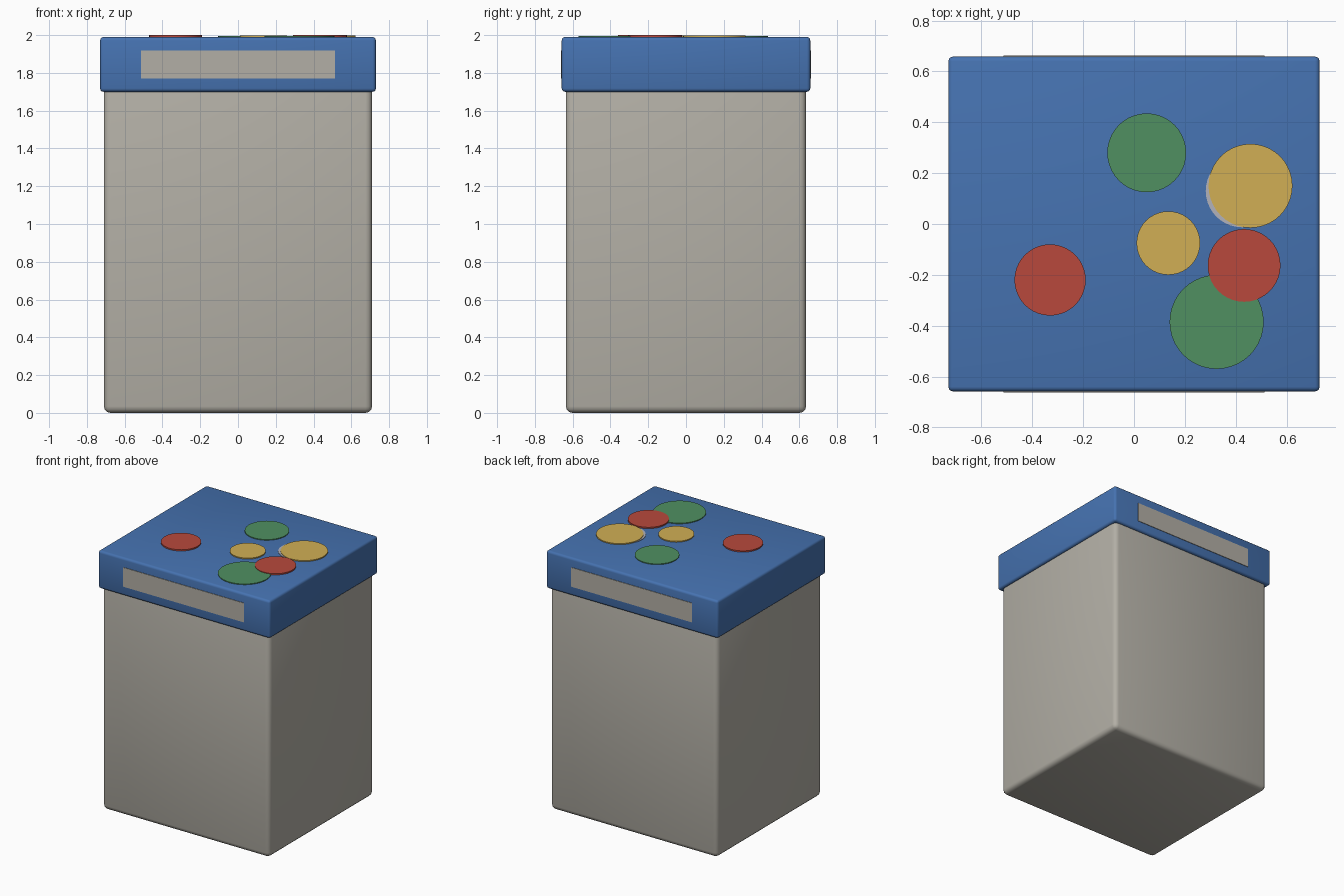
import bpy

cube = bpy.data.objects.get("Cube")
if cube:
    bpy.data.objects.remove(cube, do_unlink=True)


def material(name, rgb):
    m = bpy.data.materials.new(name)
    m.use_nodes = True
    m.diffuse_color = (*rgb, 1)
    m.node_tree.nodes["Principled BSDF"].inputs["Base Color"].default_value = (*rgb, 1)
    return m


stone = material("warm grey", (0.45, 0.43, 0.38))
blue = material("lid blue", (0.061, 0.17, 0.44))
red = material("red", (0.48, 0.066, 0.045))
green = material("green", (0.08, 0.28, 0.12))
yellow = material("yellow", (0.64, 0.43, 0.09))
silver = material("pale grey", (0.45, 0.45, 0.5))


def box(name, size, centre, mat, bevel=0):
    bpy.ops.mesh.primitive_cube_add(size=1, location=centre)
    ob = bpy.context.object
    ob.name = name
    ob.scale = size
    bpy.ops.object.transform_apply(location=False, rotation=False, scale=True)
    ob.data.materials.append(mat)
    if bevel:
        bpy.ops.object.shade_smooth()
        mod = ob.modifiers.new("rounded edges", "BEVEL")
        mod.width = bevel
        mod.segments = 3
    return ob


def disc(name, x, y, radius, top, mat):
    base = 1.985
    bpy.ops.mesh.primitive_cylinder_add(
        vertices=40, radius=radius, depth=top - base, location=(x, y, (top + base) / 2))
    ob = bpy.context.object
    ob.name = name
    ob.data.materials.append(mat)
    bpy.ops.object.shade_smooth_by_angle()


# Container and overhanging lid
box("container_body", (1.42, 1.272, 1.75), (0, 0, 0.875), stone, 0.035)
box("lid", (1.46, 1.316, 0.29), (0, 0, 1.845), blue, 0.018)

# Label plates on the front and back of the lid
for side, sign in (("front", -1), ("back", 1)):
    box(side + "_label", (1.025, 0.008, 0.148), (0, sign * 0.658, 1.845), stone)

# Coloured discs lying on the lid
disc("large_green_disc", 0.325, -0.385, 0.185, 1.996, green)
disc("rear_green_disc", 0.05, 0.28, 0.155, 1.996, green)
disc("pale_disc", 0.425, 0.13, 0.143, 1.994, silver)
disc("large_yellow_disc", 0.458, 0.15, 0.165, 1.998, yellow)
disc("small_yellow_disc", 0.135, -0.075, 0.125, 1.998, yellow)
disc("right_red_disc", -0.33, -0.22, 0.14, 2.0, red)
disc("left_red_disc", 0.433, -0.163, 0.143, 2.0, red)
